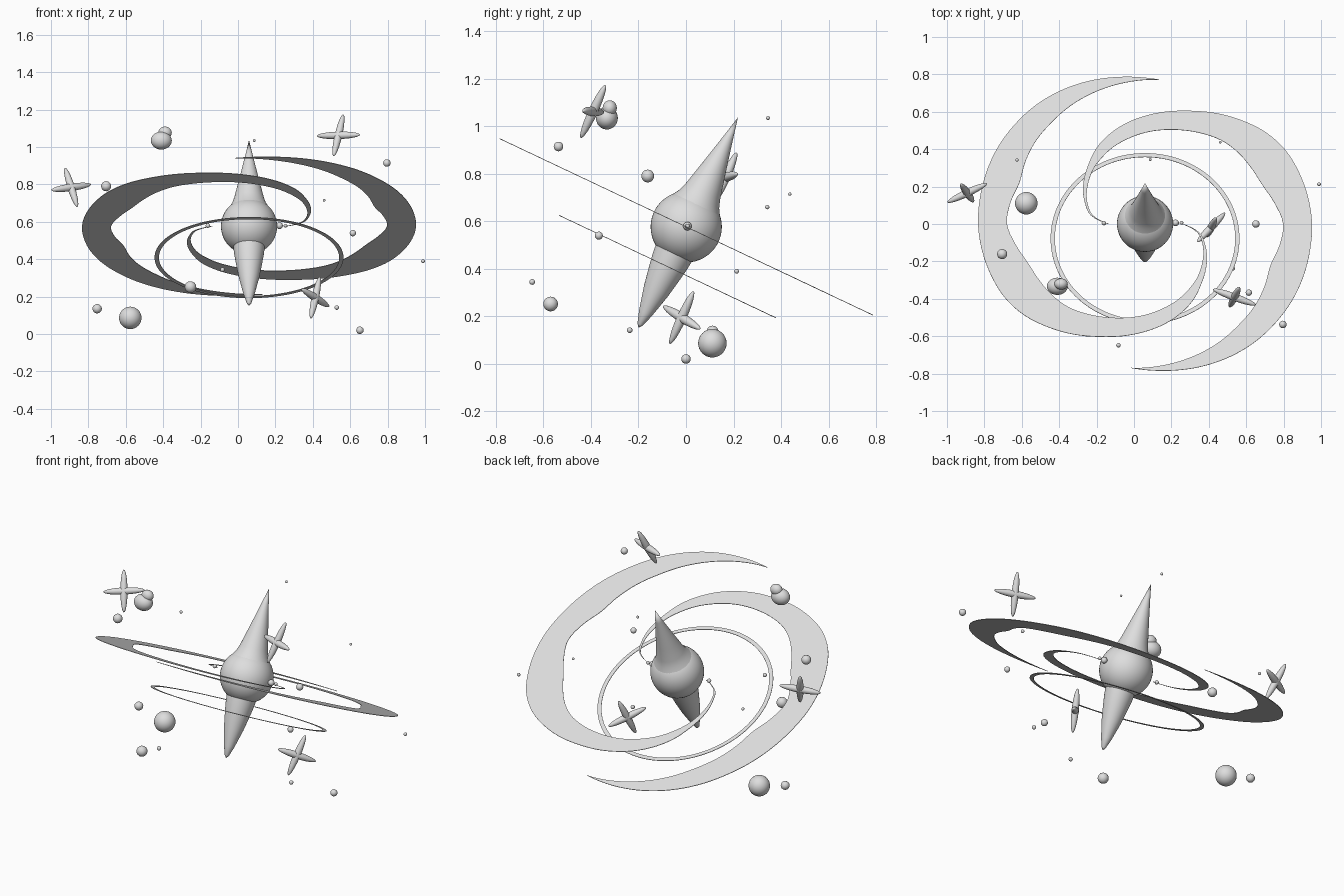
import bpy, bmesh, math
from mathutils import Matrix, Vector

if "Cube" in bpy.data.objects:
    bpy.data.objects.remove(bpy.data.objects["Cube"], do_unlink=True)

grey = bpy.data.materials.new("light_grey")
grey.use_nodes = True
grey.diffuse_color = (0.73, 0.73, 0.73, 1)
grey.node_tree.nodes["Principled BSDF"].inputs["Base Color"].default_value = (0.73, 0.73, 0.73, 1)

# The core, cones, arms and ring share one tilted frame
CORE = Vector((0.059, 0.001, 0.576))
TILT = Matrix.Translation(CORE) @ Matrix.Rotation(math.radians(-25.3), 4, 'X')


def finish(name, bm, matrix):
    for face in bm.faces:
        face.smooth = True
    mesh = bpy.data.meshes.new(name)
    bm.to_mesh(mesh)
    bm.free()
    mesh.materials.append(grey)
    obj = bpy.data.objects.new(name, mesh)
    bpy.context.collection.objects.link(obj)
    obj.matrix_world = matrix
    return obj


def lathe(name, profile, matrix, segments=48):
    bm = bmesh.new()
    verts = [bm.verts.new((r, 0, z)) for r, z in profile]
    edges = [bm.edges.new(pair) for pair in zip(verts, verts[1:])]
    bmesh.ops.spin(bm, geom=verts + edges, axis=(0, 0, 1), cent=(0, 0, 0),
                   angle=math.tau, steps=segments)
    bmesh.ops.remove_doubles(bm, verts=bm.verts, dist=0.0001)
    bmesh.ops.recalc_face_normals(bm, faces=bm.faces)
    return finish(name, bm, matrix)


def ball(name, place, size, segments=24):
    bm = bmesh.new()
    bmesh.ops.create_uvsphere(bm, u_segments=segments, v_segments=segments // 2, radius=1)
    size = size if isinstance(size, tuple) else (size, size, size)
    bmesh.ops.scale(bm, vec=size, verts=bm.verts)
    return finish(name, bm, Matrix.Translation(place))


def strip(name, outer, inner, angles, matrix):
    """Thin flat band between two polar edges."""
    bm = bmesh.new()
    rows = [[bm.verts.new((r * math.cos(a), r * math.sin(a), 0)) for r in (o, i)]
            for o, i, a in zip(outer, inner, angles)]
    for (a, b), (c, d) in zip(rows, rows[1:]):
        bm.faces.new((a, b, d, c))
    bmesh.ops.remove_doubles(bm, verts=bm.verts, dist=0.0001)
    bm.normal_update()
    if sum(f.normal.z for f in bm.faces) < 0:
        bmesh.ops.reverse_faces(bm, faces=bm.faces)
    obj = finish(name, bm, matrix)
    obj.data.shade_flat()
    plate = obj.modifiers.new("thickness", 'SOLIDIFY')
    plate.thickness = 0.003
    plate.offset = 0


def refine(values, steps=4):
    """Smooth curve through evenly spaced values."""
    padded = [values[0]] + values + [values[-1]]
    result = []
    for p, a, b, n in zip(padded, padded[1:], padded[2:], padded[3:]):
        for k in range(steps):
            t = k / steps
            result.append(a + 0.5 * t * (b - p + t * (2 * p - 5 * a + 4 * b - n
                                                      + t * (3 * (a - b) + n - p))))
    return result + [values[-1]]


# Round core with a long spike along each pole
ball("core", CORE, 0.15, 48)
lathe("upper_spike", [(0.11, 0.1), (0.092, 0.13), (0.08, 0.165), (0.062, 0.24),
                      (0.043, 0.32), (0.02, 0.42), (0, 0.51)], TILT)
lathe("lower_spike", [(0.085, -0.11), (0.08, -0.16), (0.07, -0.22), (0.055, -0.3),
                      (0.03, -0.4), (0.012, -0.455), (0, -0.47)], TILT)

# Two spiral arms, half a turn apart; edge radii in thousandths every ten degrees
outer = [200, 295, 340, 383, 424, 467, 518, 562, 602, 638, 674, 711, 756, 800, 842,
         868, 878, 886, 893, 896, 902, 908, 911, 913, 908, 897, 881, 864, 856]
inner = [195, 282, 325, 360, 393, 427, 456, 486, 512, 539, 564, 589, 616, 641, 652,
         657, 668, 703, 738, 730, 714, 738, 762, 780, 803, 822, 838, 851, 855]
turns = refine([max(180 - 10 * i, -95) for i in range(len(outer))])
for name, offset in (("right_arm", 0), ("left_arm", math.pi)):
    strip(name, [r / 1000 for r in refine(outer)], [r / 1000 for r in refine(inner)],
          [math.radians(t) + offset for t in turns], TILT)

# Thin flat ring below the arms
count = 128
strip("ring", [0.505] * (count + 1), [0.482] * (count + 1),
      [math.tau * i / count for i in range(count + 1)],
      TILT @ Matrix.Translation((0, 0, -0.185)))


# Four-pointed stars: two crossed slender spikes
def star(name, place, *spikes):
    for label, half in zip(("long", "cross"), spikes):
        half = Vector(half)
        obj = ball(name + "_" + label + "_spike", place, (0.02, 0.02, half.length))
        obj.matrix_world = (Matrix.Translation(place)
                            @ half.to_track_quat('Z', 'Y').to_matrix().to_4x4())


star("upper_star", (0.537, -0.391, 1.062), (0.026, 0.052, 0.112), (0.115, -0.042, 0.003))
star("side_star", (-0.892, 0.166, 0.784), (-0.033, 0.047, 0.105), (0.106, 0.05, 0.015))
star("lower_star", (0.413, -0.018, 0.194), (0.024, 0.05, 0.111), (0.074, 0.078, -0.048))

# Planets and the double rock
ball("large_planet", (-0.576, 0.111, 0.086), 0.06, 32)
ball("rock_body", (-0.41, -0.333, 1.034), (0.056, 0.046, 0.048), 32)
ball("rock_cap", (-0.39, -0.321, 1.076), (0.036, 0.03, 0.033))

# Scattered small moons: place and radius
moons = [
    (-0.705, -0.161, 0.79, 0.027), (-0.753, 0.112, 0.135, 0.025),
    (-0.254, -0.57, 0.251, 0.031), (0.796, -0.537, 0.914, 0.02),
    (0.614, -0.367, 0.539, 0.017), (0.652, 0, 0.02, 0.02),
    (0.989, 0.213, 0.389, 0.01), (0.528, -0.237, 0.141, 0.012),
    (-0.083, -0.648, 0.344, 0.012), (0.461, 0.437, 0.714, 0.007),
    (0.087, 0.345, 1.034, 0.008), (-0.626, 0.342, 0.659, 0.009),
    (-0.161, 0.005, 0.579, 0.012), (0.222, 0.006, 0.579, 0.018),
    (0.254, 0.006, 0.579, 0.01)]
for i, (x, y, z, r) in enumerate(moons):
    ball("moon_%d" % (i + 1), (x, y, z), r, 20)
